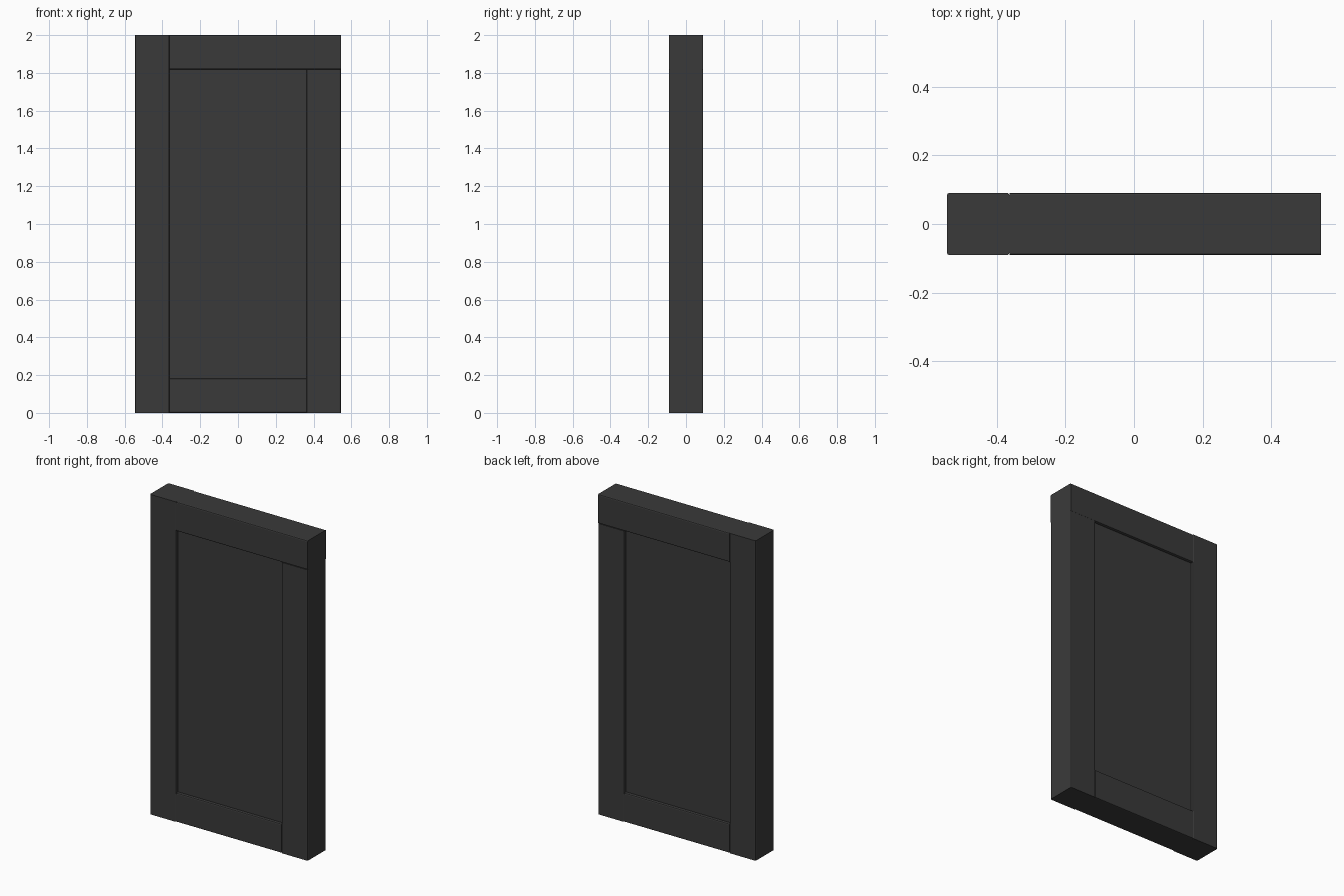
import bpy, bmesh

if "Cube" in bpy.data.objects:
    bpy.data.objects.remove(bpy.data.objects["Cube"])

U = 2 / 11            # timber thickness; frame is 6 x 11 timbers
W, H = 3 * U, 11 * U  # half width, height

mat = bpy.data.materials.new("dark_frame")
mat.diffuse_color = (0.042, 0.042, 0.042, 1)
mat.use_nodes = True
mat.node_tree.nodes["Principled BSDF"].inputs["Base Color"].default_value = mat.diffuse_color


def box(name, x0, x1, z0, z1, half_depth, long_axis=None, bevel=0.007):
    """Box; if long_axis is given, only the edges along it are rounded."""
    bm = bmesh.new()
    bmesh.ops.create_cube(bm, size=1)
    size = (x1 - x0, 2 * half_depth, z1 - z0)
    mid = ((x0 + x1) / 2, 0, (z0 + z1) / 2)
    for v in bm.verts:
        v.co = [v.co[i] * size[i] + mid[i] for i in range(3)]
    if long_axis is not None:
        edges = [e for e in bm.edges
                 if abs((e.verts[0].co - e.verts[1].co)[long_axis]) > 1e-4]
        bmesh.ops.bevel(bm, geom=edges, offset=bevel, segments=2,
                        profile=0.5, affect='EDGES')
    me = bpy.data.meshes.new(name)
    bm.to_mesh(me)
    bm.free()
    me.materials.append(mat)
    ob = bpy.data.objects.new(name, me)
    bpy.context.collection.objects.link(ob)
    return ob


# Frame timbers, lapped at the corners
box("left_stile", -W, -W + U, 0, H, U / 2, 2)
box("right_stile", W - U, W, 0, H - U, U / 2, 2)
box("top_rail", -W + U, W, H - U, H, U / 2, 0)
box("bottom_rail", -W + U, W - U, 0, U, U / 2, 0)

# Slightly recessed panel filling the opening
box("panel", -W + U, W - U, U, H - U, 0.073)
